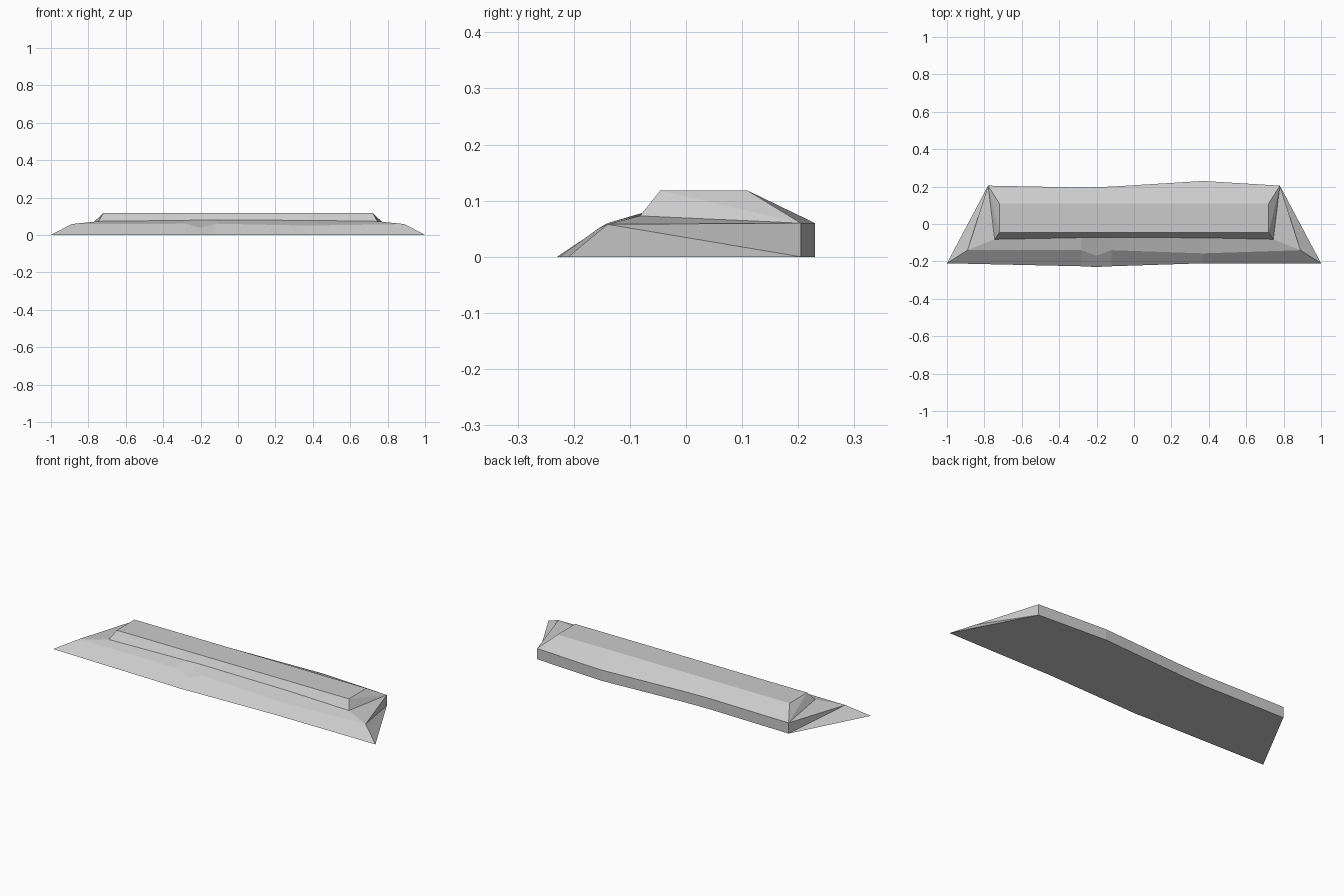
import bpy, bmesh

cube = bpy.data.objects.get("Cube")
if cube:
    bpy.data.objects.remove(cube)

# Single stone grey material
grey = bpy.data.materials.new("stone grey")
grey.use_nodes = True
grey.diffuse_color = (0.6, 0.6, 0.6, 1)
shader = grey.node_tree.nodes["Principled BSDF"]
shader.inputs["Base Color"].default_value = (0.6, 0.6, 0.6, 1)
shader.inputs["Roughness"].default_value = 0.9

MIDDLE_X = [-0.28, -0.2, -0.12, 0.37]  # shared columns along the length
BACK_Y = [0.205, 0.195, 0.197, 0.2, 0.23, 0.205]

bm = bmesh.new()


def row(half_width, ys, zs):
    """One lengthwise line of vertices; single numbers give straight lines."""
    xs = [-half_width] + MIDDLE_X + [half_width]
    ys = ys if isinstance(ys, list) else [ys] * len(xs)
    zs = zs if isinstance(zs, list) else [zs] * len(xs)
    return [bm.verts.new(p) for p in zip(xs, ys, zs)]


# Front foot, chipped front lip, ledge, raised deck, back rim and back foot
foot = row(1.0, [-0.21, -0.226, -0.23, -0.226, -0.21, -0.21], 0)
lip = row(0.89, [-0.14, -0.14, -0.17, -0.14, -0.157, -0.14],
          [0.058, 0.06, 0.038, 0.06, 0.05, 0.058])
ledge = row(0.745, [-0.082, -0.073, -0.072, -0.072, -0.074, -0.082],
            [0.073, 0.078, 0.08, 0.08, 0.078, 0.073])
deck_front = row(0.72, -0.046, 0.118)
deck_back = row(0.72, 0.11, 0.118)
rim = row(0.78, BACK_Y, 0.06)
back_foot = row(0.78, BACK_Y, 0)
rows = [foot, lip, ledge, deck_front, deck_back, rim, back_foot]

# Skin the long strips, closing underneath
for a, b in zip(rows, rows[1:] + rows[:1]):
    for i in range(len(a) - 1):
        bm.faces.new((a[i], a[i + 1], b[i + 1], b[i]))

# Matching end walls, ledge shoulders and deck sides
for end in (0, -1):
    f, l, g, d, e, r, b = [line[end] for line in rows]
    for face in ((f, b, l), (l, b, r), (l, r, g), (g, r, d), (d, r, e)):
        bm.faces.new(face)

bmesh.ops.recalc_face_normals(bm, faces=bm.faces)
mesh = bpy.data.meshes.new("stone_slab")
bm.to_mesh(mesh)
bm.free()
mesh.materials.append(grey)
slab = bpy.data.objects.new("stone_slab", mesh)
bpy.context.collection.objects.link(slab)
